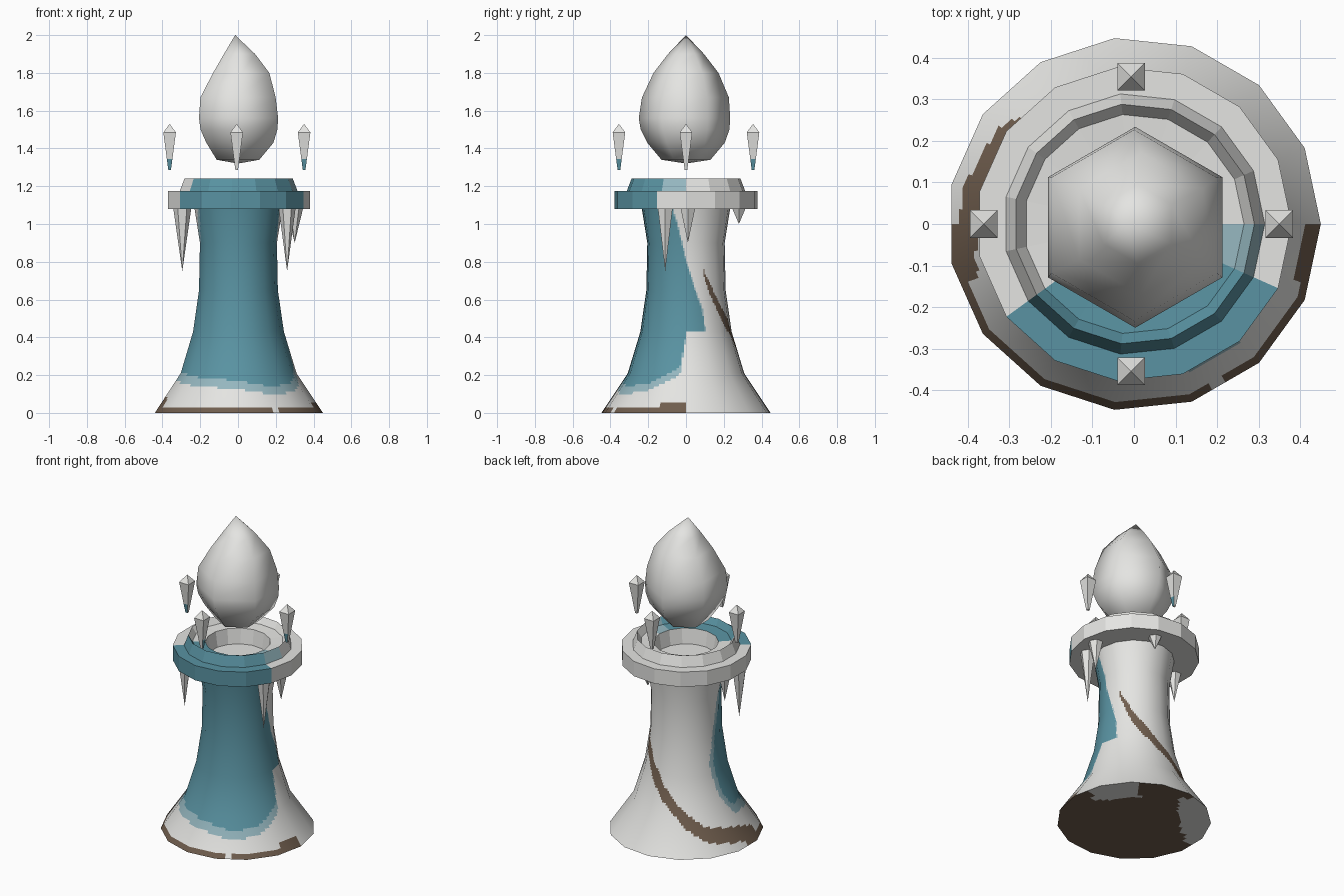
import bpy, bmesh, math
from mathutils import Vector

if "Cube" in bpy.data.objects:
    bpy.data.objects.remove(bpy.data.objects["Cube"])

SIDES = 15


def material(name, rgb):
    m = bpy.data.materials.new(name)
    m.diffuse_color = (*rgb, 1)
    m.use_nodes = True
    m.node_tree.nodes["Principled BSDF"].inputs["Base Color"].default_value = m.diffuse_color
    return m


MATS = [material("pale_stone", (0.78, 0.78, 0.76)),
        material("teal", (0.10, 0.29, 0.36)),
        material("light_teal", (0.30, 0.47, 0.52)),
        material("brown", (0.16, 0.11, 0.075))]
STONE, TEAL, LIGHT, BROWN = range(4)


def make_object(name, verts, faces, colour=None, smooth=False):
    me = bpy.data.meshes.new(name)
    me.from_pydata(verts, [], faces)
    for m in MATS:
        me.materials.append(m)
    bm = bmesh.new()
    bm.from_mesh(me)
    bmesh.ops.remove_doubles(bm, verts=bm.verts, dist=1e-5)
    bm.normal_update()
    for f in bm.faces:
        f.smooth = smooth
        if colour:
            f.material_index = colour(f.calc_center_median(), f.normal)
    bm.to_mesh(me)
    bm.free()
    ob = bpy.data.objects.new(name, me)
    bpy.context.collection.objects.link(ob)
    return ob


def lathe(name, profile, sides, sub=1, start=0.0, colour=None, smooth=False):
    """Revolve (r, z[, cx, cy]) rings; sub splits each flat side for painting."""
    verts, n = [], sides * sub
    for p in profile:
        r, z = p[:2]
        cx, cy = p[2:] if len(p) > 2 else (0, 0)
        for k in range(n):
            a0 = start + 2 * math.pi * (k // sub) / sides
            a1 = a0 + 2 * math.pi / sides
            t = (k % sub) / sub
            verts.append((cx + r * (math.cos(a0) * (1 - t) + math.cos(a1) * t),
                          cy + r * (math.sin(a0) * (1 - t) + math.sin(a1) * t), z))
    faces = [(i * n + k, i * n + (k + 1) % n, (i + 1) * n + (k + 1) % n, (i + 1) * n + k)
             for i in range(len(profile) - 1) for k in range(n)]
    return make_object(name, verts, faces, colour, smooth)


def lerp(table, x):
    if x <= table[0][0]:
        return table[0][1]
    for (x0, y0), (x1, y1) in zip(table, table[1:]):
        if x <= x1:
            return y0 + (y1 - y0) * (x - x0) / (x1 - x0)
    return table[-1][1]


def bearing(c):
    """Degrees from the front: right is 90, left is -90."""
    return math.degrees(math.atan2(c.x, -c.y))


# Tower shaft with painted front, brown root stripe and muddy foot
RIGHT_EDGE = [(0.12, 80), (0.43, 90), (0.431, 115), (0.55, 112), (0.8, 90), (1.08, 72)]
LEFT_EDGE = [(0.2, -80), (0.3, -95), (0.5, -102), (0.7, -88), (0.9, -74), (1.08, -62)]
LOW_EDGE = [(-100, 0.32), (-85, 0.22), (-45, 0.19), (0, 0.17), (30, 0.14), (55, 0.16), (90, 0.26)]
STRIPE = [(117, 0.74), (140, 0.56), (180, 0.36), (215, 0.19), (235, 0.11), (270, 0.07), (290, 0.03)]


def shaft_colour(c, n):
    a, z = bearing(c), c.z
    low = lerp(LOW_EDGE, a)
    if (-90 < a < 24 and z < 0.035) or (30 < a < 90 and z < 0.03 + 0.03 * (a > 70)):
        return BROWN
    b = a % 360
    if 117 < b < 290 and abs(z - lerp(STRIPE, b)) < lerp([(117, 0.02), (140, 0.045), (200, 0.04)], b):
        return BROWN
    if lerp(LEFT_EDGE, z) < a < lerp(RIGHT_EDGE, z) and z > low:
        return TEAL
    if lerp(LEFT_EDGE, z) - 7 < a < lerp(RIGHT_EDGE, z) + 1 and z > low - 0.045:
        return LIGHT
    return STONE


OUTLINE = [(0, 0.45), (0.21, 0.31), (0.43, 0.243), (0.65, 0.211), (0.9, 0.206), (1.08, 0.235)]
rows = []
for (z0, r0), (z1, r1) in zip(OUTLINE, OUTLINE[1:]):
    steps = round((z1 - z0) / 0.014)
    rows += [(r0 + (r1 - r0) * i / steps, z0 + (z1 - z0) * i / steps) for i in range(steps)]
rows.append((0.235, 1.08))
shaft = lathe("tower_shaft", rows, SIDES, 10, colour=shaft_colour, smooth=True)
SLOPE = [(0, 0.67), (0.21, 0.48), (0.43, 0.22), (0.65, 0.08), (0.9, -0.07), (1.08, -0.16)]
shaft.data.normals_split_custom_set_from_vertices(
    [Vector((v.co.x, v.co.y, v.co.xy.length * lerp(SLOPE, v.co.z))).normalized()
     for v in shaft.data.vertices])


# Underside, brown with two bare patches
def base_colour(c, n):
    u, v = (c.y - c.x) * 0.707, (c.x + c.y) * 0.707
    bare = (-0.22 < u < 0.06 and v > 0.26) or (u > 0.26 + 0.4 * abs(v + 0.03) ** 2 and -0.3 < v < 0.24)
    return STONE if bare else BROWN


lathe("base_underside", [(0.45 * i / 18, 0) for i in range(19)][::-1][::-1], SIDES, 4,
      colour=base_colour).data.flip_normals()


# Crown: overhanging ring, sloped collar and sunken bowl
def crown_colour(c, n):
    a = bearing(c)
    r = c.xy.length
    if r < 0.19 or (n.z < -0.5):
        return STONE
    if -54 < a < 66:
        return TEAL
    if c.z > 1.18 and 66 < a < 84:
        return LIGHT
    return STONE


lathe("crown_ring", [(0.235, 1.08), (0.38, 1.08), (0.38, 1.175), (0.315, 1.175), (0.29, 1.24),
                     (0.265, 1.2), (0.19, 1.195), (0.175, 1.1), (0, 1.1)],
      SIDES, colour=crown_colour)

# Smooth six-sided flame bulb floating over the crown
lathe("flame_bulb", [(0, 1.32), (0.13, 1.34), (0.205, 1.43, 0.01, 0), (0.235, 1.5, 0.005, -0.005),
                     (0.242, 1.56, 0.003, -0.008), (0.23, 1.67, 0, -0.003), (0.172, 1.8, 0.017, 0),
                     (0.095, 1.9, 0.008, 0), (0, 2.0, -0.015, 0)],
      6, start=math.pi / 6, smooth=True)

# Four floating shards, each with one painted tip face
for label, x, y in (("left", -0.362, 0), ("right", 0.35, 0), ("front", -0.007, -0.355), ("back", -0.007, 0.355)):
    paint = Vector((1, 0, 0)) if y else Vector((0, -1, 0))
    w = 0.047
    lathe("shard_" + label,
          [(0, 1.285, x, y), (0.010, 1.287, x, y), (0.021, 1.345, x, y), (w, 1.485, x, y), (0, 1.53, x, y)],
          4, start=math.pi / 4,
          colour=lambda c, n, p=paint: TEAL if n.dot(p) > 0.6 and c.z < 1.345 else STONE)

# Icicles hanging under the ring
for i, (x, y, tip, r) in enumerate([(0.26, -0.11, 0.75, 0.045), (0.30, 0.01, 0.90, 0.045),
                                    (0.075, 0.28, 1.0, 0.042), (-0.295, -0.12, 0.75, 0.048),
                                    (-0.29, 0.02, 0.90, 0.042)]):
    lathe(f"icicle_{i + 1}", [(0, tip, x, y), (r, 1.085, x, y)], 6)
